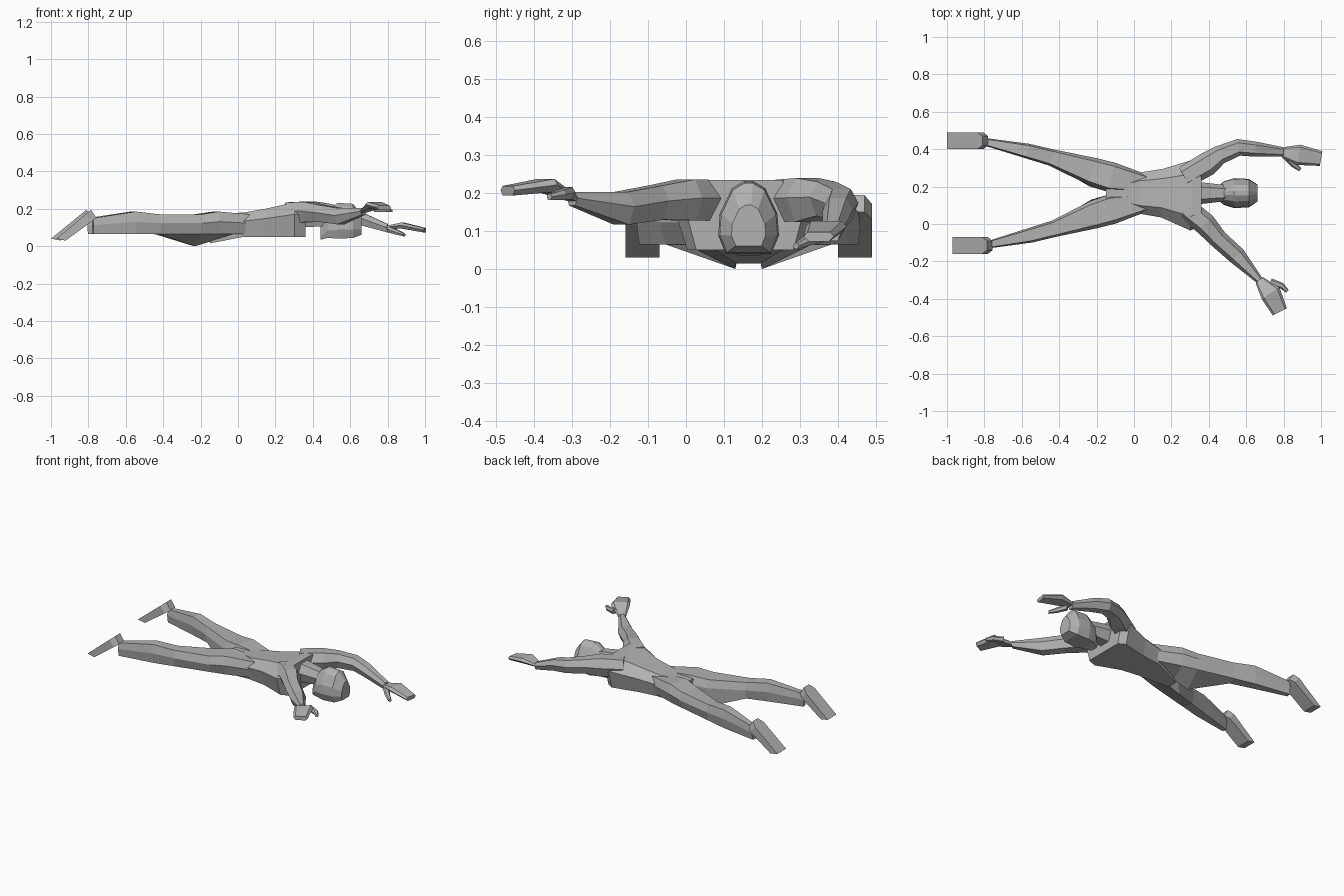
import bpy, bmesh
from mathutils import Vector

cube = bpy.data.objects.get("Cube")
if cube:
    bpy.data.objects.remove(cube)

shade = (.45, .45, .45, 1)
grey = bpy.data.materials.new("plain_grey")
grey.use_nodes = True
grey.diffuse_color = shade
grey.node_tree.nodes["Principled BSDF"].inputs["Base Color"].default_value = shade


def loft(name, rings):
    """Skin a row of equal-sized point rings and cap both ends."""
    bm = bmesh.new()
    rows = [[bm.verts.new(point) for point in ring] for ring in rings]
    count = len(rows[0])
    for near, far in zip(rows, rows[1:]):
        for i in range(count):
            j = (i + 1) % count
            bm.faces.new((near[i], near[j], far[j], far[i]))
    bm.faces.new(rows[0])
    bm.faces.new(rows[-1])
    bmesh.ops.recalc_face_normals(bm, faces=bm.faces)
    mesh = bpy.data.meshes.new(name)
    bm.to_mesh(mesh)
    bm.free()
    mesh.materials.append(grey)
    bpy.context.collection.objects.link(bpy.data.objects.new(name, mesh))


def symmetric(half):
    """Complete a cross-section from its positive half, top to bottom."""
    return half + [(-across, up) for across, up in reversed(half)]


def around(flatness):
    """Height rule: the part is centred on its path, as tall as flatness times its width."""
    return lambda z, width: (z - width * flatness, z + width * flatness)


def above(base):
    """Height rule: the path marks the top, and the underside stays level."""
    return lambda z, width: (base, z)


def sweep(path, heights, profile):
    """Rings of a profile along stations of x, y, z and half width."""
    rings = []
    for i, (x, y, z, width) in enumerate(path):
        before = Vector(path[max(i - 1, 0)][:2])
        after = Vector(path[min(i + 1, len(path) - 1)][:2])
        along = (after - before).normalized()
        side = Vector((-along.y, along.x, 0)) * width
        low, high = heights(z, width)
        centre = Vector((x, y, (low + high) / 2))
        rise = Vector((0, 0, (high - low) / 2))
        rings.append([centre + side * across + rise * up for across, up in profile])
    return rings


middle = .165   # body centre line in y
limb_profile = symmetric([(.55, 1), (1, .1), (.6, -1)])
flat_profile = symmetric([(.75, 1), (1, .1), (.7, -1)])
torso_profile = symmetric([(.6, 1), (1, .3), (.8, -1)])
skull_profile = symmetric([(.15, 1), (.55, .8), (.95, .1), (1, -.5), (.75, -1)])


def mirrored(rings, reach):
    """Copy rings to the other side of the body, drawn in by a reach factor."""
    return [[Vector((p.x * reach, 2 * middle - p.y, p.z)) for p in ring] for ring in rings]


# Torso, lying face down, with the groin lowered at the tail end
torso = sweep([(-.15, middle, .17, .04), (.03, middle, .18, .11), (.15, middle, .2, .13),
               (.31, .155, .235, .19), (.36, .155, .235, .16)],
              above(.05), torso_profile)
for point in torso[0]:
    if point.z < .1:
        point.z = .015
loft("torso", torso)

# Neck and head, with the face turned to the ground
loft("neck", sweep([(.34, middle, .16, .06), (.52, middle, .15, .04)],
                   around(1), limb_profile))
loft("head", sweep([(.44, middle, .07, .03), (.48, middle, .12, .063), (.535, middle, .136, .08),
                    (.615, middle, .135, .076), (.66, middle, .115, .045)],
                   around(1.2), skull_profile))

# Legs, with the inner thigh edge dropping to the ground
leg = sweep([(.06, .215, .17, .05), (-.12, .25, .185, .08), (-.22, .28, .17, .075),
             (-.44, .355, .17, .045), (-.57, .39, .185, .04), (-.8, .44, .15, .02)],
            above(.065), flat_profile)
thigh_edge = leg[2][2]
thigh_edge.y, thigh_edge.z = .2, 0
leg[1][2].z = .03
loft("left_leg", leg)
loft("right_leg", mirrored(leg, .97))

# Feet, with soles turned up and pointed toes
toe_sole, heel = Vector((-1, 0, .04)), Vector((-.81, 0, .195))
toe_top, ankle = Vector((-.95, 0, .03)), Vector((-.78, 0, .15))
foot = []
for t, half in ((0, .045), (.85, .045), (1, .025)):
    sole, instep = toe_sole.lerp(heel, t), toe_top.lerp(ankle, t)
    inner, outer = Vector((0, .445 - half, 0)), Vector((0, .445 + half, 0))
    foot.append([sole + inner, sole + outer, instep + outer, instep + inner])
loft("left_foot", foot)
loft("right_foot", mirrored(foot, .97))

# Arms, hands and thumbs: the right arm out to the side, the left past the head
arms = {
    "right_arm": [(.28, .08, .18, .06), (.38, .0, .182, .06), (.45, -.08, .175, .05),
                  (.55, -.17, .16, .048), (.67, -.3, .185, .02)],
    "left_arm": [(.27, .25, .18, .06), (.39, .32, .182, .064), (.46, .37, .185, .05),
                 (.56, .41, .17, .045), (.65, .4, .15, .04), (.8, .385, .096, .025)],
}
hands = {
    "right_hand": [(.67, -.3, .186, .025), (.73, -.37, .22, .057), (.78, -.47, .206, .042)],
    "left_hand": [(.79, .385, .1, .025), (.88, .37, .11, .055), (1, .35, .085, .04)],
}
thumbs = {
    "right_thumb": [(.73, -.31, .2, .02), (.79, -.33, .195, .016), (.82, -.36, .19, .01)],
    "left_thumb": [(.81, .365, .09, .02), (.85, .32, .075, .016), (.89, .29, .06, .01)],
}
for parts, flatness, profile in ((arms, .9, limb_profile), (hands, .3, flat_profile),
                                 (thumbs, .8, limb_profile)):
    for name, path in parts.items():
        loft(name, sweep(path, around(flatness), profile))
